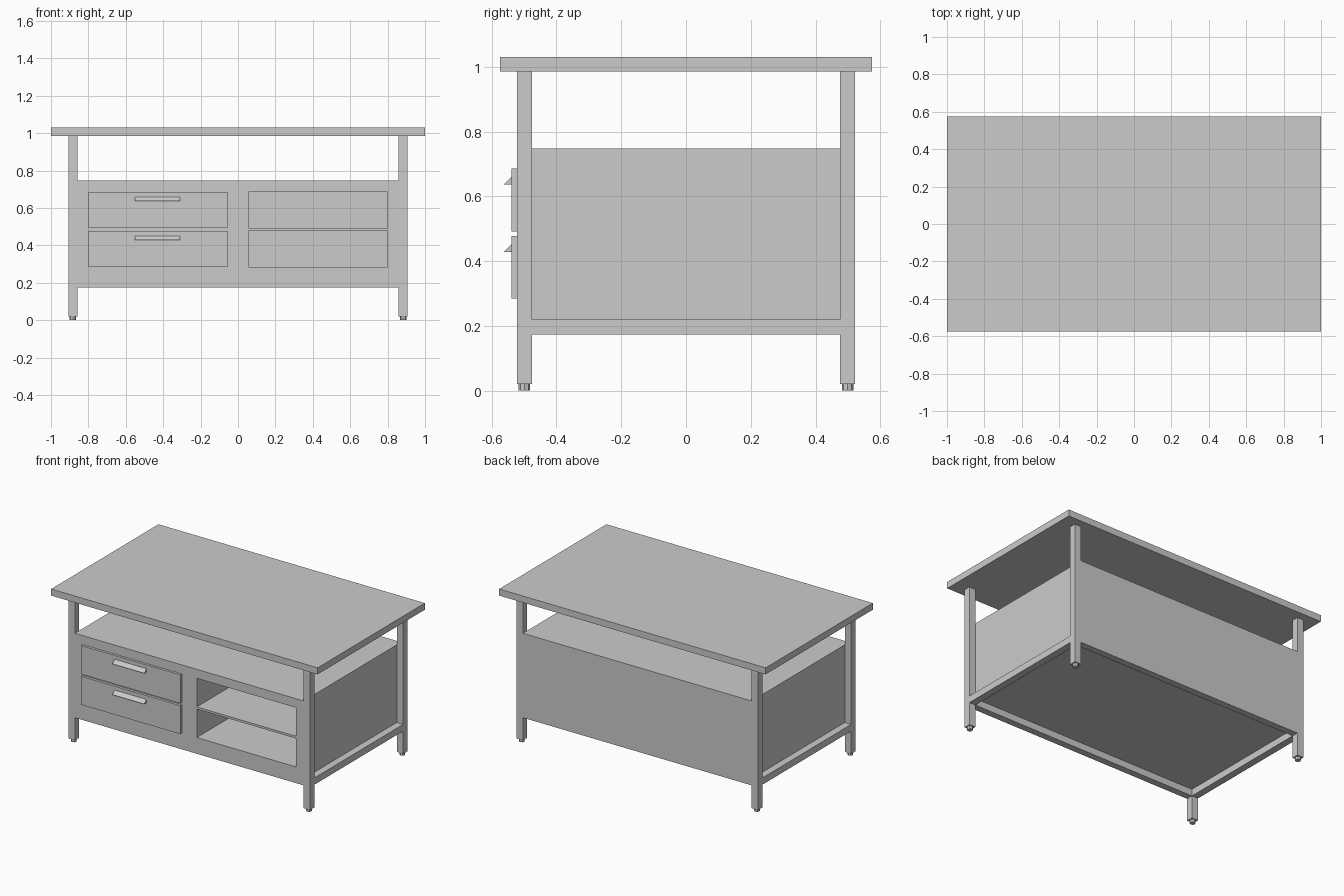
import bpy, bmesh

if "Cube" in bpy.data.objects:
    bpy.data.objects.remove(bpy.data.objects["Cube"])

LEG_X, LEG_Y = (0.859, 0.907), (0.476, 0.522)
RAIL_Z = (0.174, 0.22)
ROWS = ((0.284, 0.477), (0.492, 0.686))   # lower and upper drawer / shelf bays
BAY_X = (0.056, 0.80)


def finish(name, bm):
    bmesh.ops.recalc_face_normals(bm, faces=bm.faces)
    mesh = bpy.data.meshes.new(name)
    bm.to_mesh(mesh)
    bm.free()
    ob = bpy.data.objects.new(name, mesh)
    bpy.context.collection.objects.link(ob)
    return ob


def prism(name, profile, x0, x1):
    """Extrude a (y, z) profile along x."""
    bm = bmesh.new()
    face = bm.faces.new([bm.verts.new((x0, y, z)) for y, z in profile])
    ext = bmesh.ops.extrude_face_region(bm, geom=[face])
    verts = [v for v in ext["geom"] if isinstance(v, bmesh.types.BMVert)]
    bmesh.ops.translate(bm, verts=verts, vec=(x1 - x0, 0, 0))
    return finish(name, bm)


def box(name, x, y, z):
    return prism(name, [(y[0], z[0]), (y[1], z[0]), (y[1], z[1]), (y[0], z[1])], *x)


def cut(target, cutter):
    mod = target.modifiers.new("cut", 'BOOLEAN')
    mod.operation, mod.solver, mod.object = 'DIFFERENCE', 'EXACT', cutter
    bpy.context.view_layer.objects.active = target
    bpy.ops.object.modifier_apply(modifier=mod.name)
    bpy.data.objects.remove(cutter)


# Table top
box("table_top", (-1, 1), (-0.575, 0.575), (0.985, 1.03))

# Cabinet body with recessed underside and open shelf bays
body = box("cabinet_body", (-LEG_X[0], LEG_X[0]), (-LEG_Y[1], LEG_Y[1]), (RAIL_Z[0], 0.747))
cut(body, box("underside_cutter", (-1, 1), (-LEG_Y[0], LEG_Y[0]), (0, RAIL_Z[1])))
for z in ROWS:
    cut(body, box("bay_cutter", BAY_X, (-0.7, LEG_Y[0]), z))

# Legs, octagonal feet and lower side rails
for sx, side in ((-1, "left"), (1, "right")):
    xs = sorted(sx * v for v in LEG_X)
    box(f"{side}_side_rail", xs, (-LEG_Y[0], LEG_Y[0]), RAIL_Z)
    for sy, end in ((-1, "front"), (1, "back")):
        ys = sorted(sy * v for v in LEG_Y)
        box(f"{end}_{side}_leg", xs, ys, (0.02, 0.985))
        bpy.ops.mesh.primitive_cylinder_add(vertices=8, radius=0.018, depth=0.02,
                                            location=(sum(xs) / 2, sum(ys) / 2, 0.01))
        bpy.context.object.name = f"{end}_{side}_foot"

# Drawer fronts with wedge handles
for (z0, z1), row in zip(ROWS, ("lower", "upper")):
    box(f"{row}_drawer_front", (-BAY_X[1], -BAY_X[0]), (-0.539, -LEG_Y[1]), (z0, z1))
    top = z1 - 0.026
    prism(f"{row}_drawer_handle",
          [(-0.539, top), (-0.562, top - 0.023), (-0.539, top - 0.023)], -0.55, -0.31)
